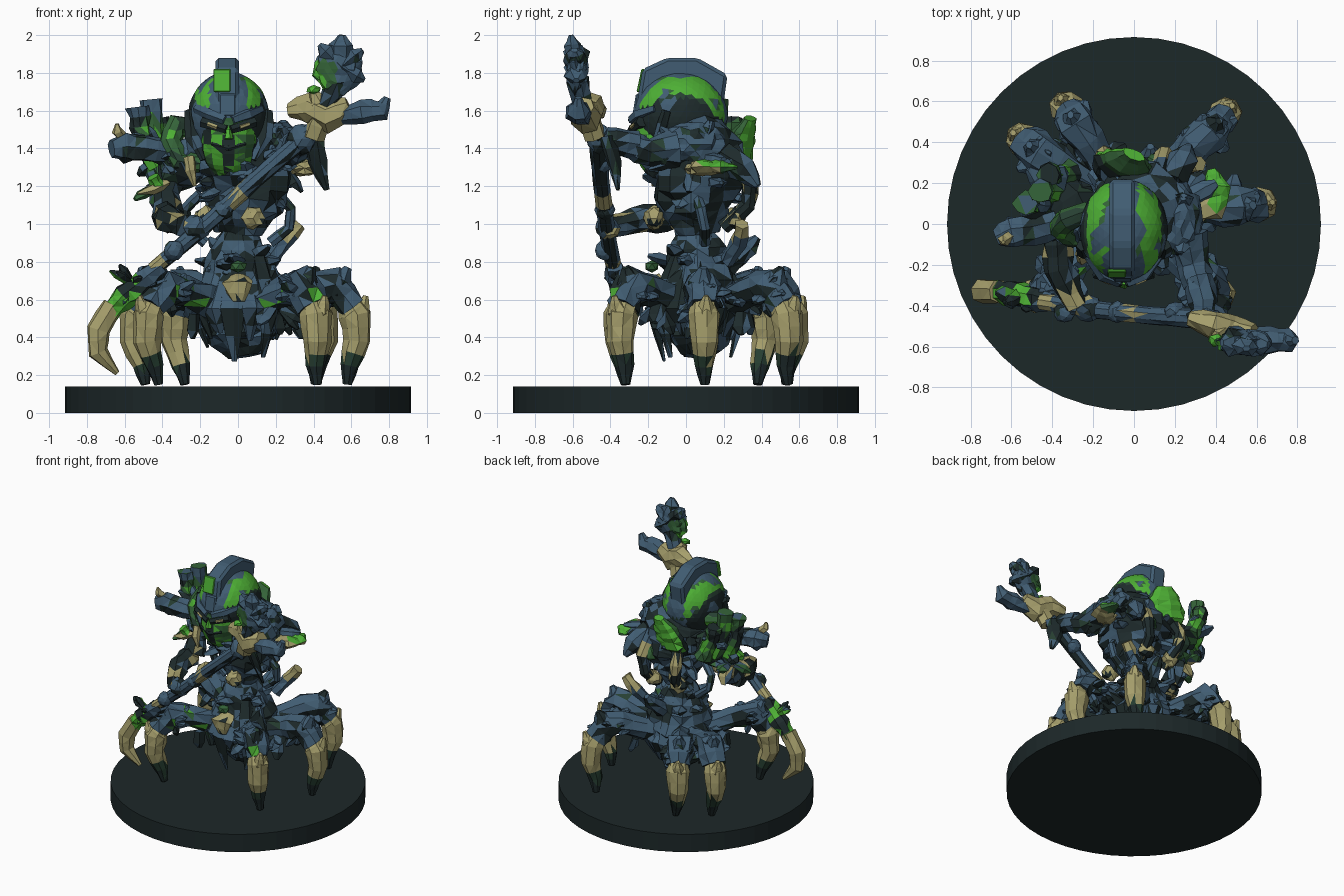
import bpy, bmesh, math, random
from mathutils import Vector, noise

random.seed(4)
if "Cube" in bpy.data.objects:
    bpy.data.objects.remove(bpy.data.objects["Cube"])

# --- Materials -------------------------------------------------------------
COLOURS = {
    "steel_blue": (0.052, 0.108, 0.168), "shadow_teal": (0.013, 0.024, 0.025),
    "bright_green": (0.075, 0.43, 0.035), "deep_green": (0.035, 0.125, 0.04),
    "bone_tan": (0.38, 0.345, 0.15), "base_dark": (0.012, 0.021, 0.022),
    "dark_moss": (0.02, 0.05, 0.032),
}
MATS = []
for label, rgb in COLOURS.items():
    m = bpy.data.materials.new(label)
    m.use_nodes = True
    m.diffuse_color = (*rgb, 1)
    m.node_tree.nodes["Principled BSDF"].inputs["Base Color"].default_value = (*rgb, 1)
    MATS.append(m)
BLUE, DARK, GREEN, DEEP, TAN, BASE, MOSS = range(7)


# --- Colour rules: face centre and normal give a material index -------------
def patch(main, low, high, cut=0.22, scale=6):
    def rule(c, n):
        v = noise.noise(c * scale)
        return low if v < -cut else high if v > cut else main
    return rule


def solid(i):
    return lambda c, n: i


def armour(c, n):
    v = noise.noise(c * 9) - 0.35 * n.z
    return DARK if v > 0.2 else MOSS if v > 0.16 else BLUE


def limb_mix(c, n):
    v = noise.noise(c * 11)
    return GREEN if v < -0.45 else DEEP if v < -0.36 else armour(c, n)


def claw_rule(c, n):
    edge = 0.3 + 0.1 * noise.noise(c * 9)
    return TAN if c.z > edge else MOSS if c.z > edge - 0.06 else DARK


drape = patch(DARK, BLUE, BLUE, 0.16, 7)


def pipe_rule(c, n):
    v = noise.noise(c * 10)
    if c.z > 1.57:
        return BLUE if n.y < 0 else DEEP
    return GREEN if v > 0.16 else DARK if v < -0.18 else DEEP


def plate_rule(c, n):
    if n.y > 0.25 and c.z > 1.32:
        return GREEN
    return DEEP if c.z > 1.45 else DARK


def helmet_rule(c, n):
    side = abs(c.x + 0.05)
    if n.y < -0.4:
        streak = 1.62 < c.z < 1.76 and 0.1 < side < 0.17
        return GREEN if streak else DARK if side > 0.12 and c.x > 0 and c.z < 1.66 else BLUE
    arch = 1.69 - 2.5 * (c.y + 0.03) ** 2
    if c.y > 0.12:
        arch -= 0.02
    if arch < c.z < 1.775 and side > 0.07:
        v = noise.noise(c * 8)
        return BLUE if v > 0.26 else DEEP if v > 0.18 else GREEN
    if c.z <= arch:
        return MOSS if c.z > arch - 0.02 else BLUE if noise.noise(c * 6) > 0.2 else DARK
    return BLUE


# --- Builders ---------------------------------------------------------------
def finish(name, bm, rule):
    bmesh.ops.recalc_face_normals(bm, faces=bm.faces)
    me = bpy.data.meshes.new(name)
    for m in MATS:
        me.materials.append(m)
    for f in bm.faces:
        f.material_index = rule(f.calc_center_median(), f.normal)
    bm.to_mesh(me)
    bm.free()
    bpy.context.collection.objects.link(bpy.data.objects.new(name, me))


def limb(name, pts, radii, rule=armour, sides=7, rough=0.14, flat=1.0, cuts=2):
    """Faceted tapering tube along points; flat squashes the rings."""
    pts = [Vector(p) for p in pts]
    path = []
    for i in range(len(pts) - 1):
        for k in range(cuts):
            t = k / cuts
            path.append((pts[i].lerp(pts[i + 1], t), radii[i] * (1 - t) + radii[i + 1] * t))
    path.append((pts[-1], radii[-1]))
    bm = bmesh.new()
    rings, last = [], None
    for i, (p, r) in enumerate(path):
        tangent = path[min(i + 1, len(path) - 1)][0] - path[max(i - 1, 0)][0]
        q = last.rotation_difference(tangent) @ q if last else tangent.to_track_quat('Z', 'Y')
        last = tangent
        ring = []
        for s in range(sides):
            a = math.tau * s / sides
            rr = r * (1 + random.uniform(-rough, rough))
            ring.append(bm.verts.new(p + q @ Vector((math.cos(a) * rr, math.sin(a) * rr * flat, 0))))
        rings.append(ring)
    for lo, hi in zip(rings, rings[1:]):
        for s in range(sides):
            t = (s + 1) % sides
            bm.faces.new((lo[s], lo[t], hi[t], hi[s]))
    bm.faces.new(rings[0])
    bm.faces.new(rings[-1])
    bmesh.ops.triangulate(bm, faces=bm.faces)
    finish(name, bm, rule)


def blob(name, at, size, rule=armour, rough=0.12, detail=2):
    bm = bmesh.new()
    bmesh.ops.create_icosphere(bm, subdivisions=detail, radius=1)
    for v in bm.verts:
        k = 1 + random.uniform(-rough, rough)
        v.co = Vector(at) + Vector(v.co[i] * size[i] * k for i in range(3))
    finish(name, bm, rule)


def prism(name, profile, x0, x1, rule, chamfer):
    """Chamfered side profile (y, z) extruded across x."""
    bm = bmesh.new()
    f = bm.faces.new([bm.verts.new((x0, y, z)) for y, z in profile])
    out = bmesh.ops.extrude_face_region(bm, geom=[f])["geom"]
    bmesh.ops.translate(bm, vec=(x1 - x0, 0, 0), verts=[g for g in out if isinstance(g, bmesh.types.BMVert)])
    bmesh.ops.bevel(bm, geom=bm.edges[:], offset=chamfer, segments=1, affect='EDGES')
    finish(name, bm, rule)


def shards(name, centre, spread, count, length, rule=armour, lift=0.0):
    """Cluster of blunt outward pointing plates."""
    c = Vector(centre)
    for i in range(count):
        d = Vector(random.gauss(0, 1) for _ in range(3)).normalized()
        a = c + Vector(d[k] * spread[k] for k in range(3))
        d.z += lift
        b = a + d.normalized() * length * random.uniform(0.5, 1)
        limb(f"{name}_{i + 1}", [a - d * 0.03, a.lerp(b, 0.5), b],
             [length * 0.38, length * 0.42, length * 0.14], rule, 5, 0.25, 0.6, 1)


# --- Base disc ---------------------------------------------------------------
bpy.ops.mesh.primitive_cylinder_add(vertices=48, radius=0.915, depth=0.14, location=(0, 0, 0.07))
base = bpy.context.object
base.name = "base_disc"
base.data.materials.append(MATS[BASE])

# --- Lower body and torso ----------------------------------------------------
limb("skirt", [(0, .05, .97), (0, .06, .82), (.01, .07, .62), (.02, .07, .42), (.04, .06, .3)],
     [.09, .17, .24, .19, .08], drape, 14, 0.15, 1, 3)
for i in range(14):
    a = math.tau * i / 14
    d = Vector((math.cos(a), math.sin(a), 0))
    c = Vector((.02, .06, 0))
    top, low = random.uniform(.62, .85), random.uniform(.27, .42)
    limb(f"skirt_strip_{i + 1}", [c + d * .13 + Vector((0, 0, top)), c + d * .25 + Vector((0, 0, .55)),
         c + d * .18 + Vector((0, 0, low))], [.05, .07, .015], drape, 5, .2, .5)
limb("torso", [(.02, .06, .95), (.03, .05, 1.08), (.05, .05, 1.25), (.03, .06, 1.42), (0, .05, 1.54)],
     [.11, .19, .26, .25, .13], drape, 14, .12, 1, 3)
shards("waist_plate", (0, .05, .82), (.13, .14, .1), 16, .13, armour, .4)
shards("rib_plate", (.04, .06, 1.23), (.22, .22, .18), 18, .12, patch(DARK, BLUE, BLUE, .12))
limb("buckle", [(0, -.13, .72), (0, -.2, .68), (0, -.2, .59)], [.05, .085, .03], patch(TAN, TAN, DARK, .25, 14), 7, .2, .5)
blob("buckle_gem", (0, -.18, .775), (.05, .04, .035), solid(DEEP), .1, 1)
for i, (x, y) in enumerate([(-.38, -.06), (-.17, -.17), (.08, -.17), (.1, .26), (-.12, .26)]):
    blob(f"belt_bone_{i + 1}", (x, y, 1.03), (.06, .05, .06), patch(TAN, TAN, DARK, .2, 12), .2)
for i, s in enumerate((-1, 1)):
    limb(f"side_hose_{i + 1}", [(.2 * s, .05, 1.16), (.28 * s, .08, 1.08), (.27 * s, .1, .98), (.17 * s, .1, .9)],
         [.03, .03, .028, .03], armour, 7, .08)
    limb(f"back_hose_{i + 1}", [(.12 * s, .24, 1.4), (.15 * s, .34, 1.22), (.13 * s, .33, 1.1), (.1 * s, .2, .98)],
         [.05, .045, .04, .04], patch(DARK, BLUE, TAN, .2, 9), 7, .15)
limb("hip_spine", [(.17, .22, .8), (.24, .28, .9), (.32, .3, 1.0)], [.04, .045, .04],
     lambda c, n: TAN if c.z > .92 else BLUE, 6, .2)
limb("rear_spine", [(.05, .22, .78), (.08, .34, .88), (.08, .38, .93)], [.06, .05, .02])

# --- Six clawed legs: knee position, foot position ---------------------------
LEGS = {
    "left_front_leg": ((.4, -.33), (.42, -.32)), "left_middle_leg": ((.6, .095), (.58, .1)),
    "left_back_leg": ((.43, .52), (.41, .54)), "right_front_leg": ((-.46, -.34), (-.42, -.32)),
    "right_middle_leg": ((-.53, .4), (-.49, .38)), "right_back_leg": ((-.32, .55), (-.28, .53)),
}
for name, ((kx, ky), (fx, fy)) in LEGS.items():
    limb(name + "_thigh", [(kx * .25, ky * .25 + .05, .58), (kx * .6, ky * .6 + .02, .64),
         (kx * .85, ky * .85, .68), (kx, ky, .56)], [.085, .08, .1, .08], limb_mix if "front" in name else armour, 8, .2)
    limb(name + "_claw", [(kx * .98, ky * .98, .57), (kx * 1.03, ky * 1.03, .52), (kx * 1.05, ky * 1.05, .38),
         ((kx + fx) / 2, (ky + fy) / 2, .25), (fx, fy, .15)], [.068, .085, .073, .05, .024], claw_rule, 8, .08)
    out = Vector((kx, ky, 0)).normalized() * .06
    limb(name + "_claw_spur", [(kx, ky, .5), (kx + out.x, ky + out.y, .55), (kx + out.x * 1.3, ky + out.y * 1.3, .62)],
         [.06, .05, .015], solid(TAN), 6, .15)
    limb(name + "_knee_spike", [(kx * .85, ky * .85, .62), (kx * .92, ky * .92, .7), (kx * .97, ky * .97, .77)],
         [.07, .065, .02], armour, 6, .2)
    shards(name + "_plate", (kx * .82, ky * .82, .63), (.07, .07, .06), 8, .11, armour)
    shards(name + "_joint", (kx * .5, ky * .5 + .03, .55), (.07, .07, .07), 5, .11, drape, -.5)

# --- Helmet, face and crest --------------------------------------------------
blob("helmet", (-.05, -.03, 1.57), (.215, .25, .235), helmet_rule, .008, 4)
prism("crest", [(-.27, 1.58), (-.23, 1.82), (-.1, 1.88), (.06, 1.88), (.22, 1.79), (.19, 1.58)],
      -.12, .005, solid(BLUE), .018)
prism("crest_gem", [(-.262, 1.7), (-.236, 1.82), (-.22, 1.82), (-.23, 1.7)], -.13, -.04, solid(GREEN), .004)
prism("crest_visor", [(-.285, 1.57), (-.265, 1.69), (-.2, 1.69), (-.2, 1.57)], -.1, -.01, solid(BLUE), .008)
limb("face_mask", [(-.05, -.14, 1.56), (-.05, -.14, 1.43), (-.05, -.12, 1.34), (-.05, -.1, 1.28)],
     [.15, .15, .13, .09], lambda c, n: DARK if n.y > -.2 else patch(GREEN, DEEP, DARK, .2, 11)(c, n), 14, .03, 1, 3)
for s, side in ((-1, "right"), (1, "left")):
    c = -.05
    limb(side + "_brow", [(c + .02 * s, -.285, 1.55), (c + .1 * s, -.25, 1.58), (c + .17 * s, -.16, 1.61)],
         [.025, .032, .025], solid(BLUE), 5, .05)
    limb(side + "_eye_socket", [(c + .01 * s, -.286, 1.5), (c + .14 * s, -.235, 1.54)], [.024, .03], solid(DARK), 6, .05)
    limb(side + "_eye", [(c + .06 * s, -.29, 1.512), (c + .11 * s, -.27, 1.53)], [.011, .011], solid(TAN), 5, .05)
    limb(side + "_cheek_guard", [(c + .19 * s, -.1, 1.6), (c + .18 * s, -.14, 1.46), (c + .13 * s, -.17, 1.34)],
         [.05, .05, .02], patch(BLUE, DARK, DARK, .1), 6, .12, .6)
limb("mouth_slot", [(-.14, -.26, 1.425), (-.05, -.282, 1.4), (.04, -.26, 1.425)], [.01, .016, .01], solid(DARK), 6, 0)
limb("nose_ridge", [(-.05, -.285, 1.5), (-.05, -.295, 1.45)], [.014, .024], solid(GREEN), 5, .05)
limb("neck_plate", [(-.08, .2, 1.27), (-.06, .27, 1.36), (-.03, .3, 1.47), (0, .34, 1.56)],
     [.1, .16, .13, .06], plate_rule, 9, .1, .45, 3)

# --- Left shoulder and arm ---------------------------------------------------
blob("left_pauldron", (.22, .02, 1.42), (.11, .18, .12), armour, .12, 3)
shards("left_pauldron_plate", (.23, .06, 1.36), (.09, .16, .12), 12, .12, armour)
limb("left_upper_arm", [(.26, -.05, 1.4), (.29, -.2, 1.38), (.32, -.3, 1.42)], [.1, .08, .07], armour, 8)
limb("left_forearm", [(.31, -.26, 1.42), (.34, -.38, 1.44), (.34, -.46, 1.45)], [.075, .07, .06], armour, 8)
limb("left_arm_blade", [(.4, -.42, 1.46), (.42, -.38, 1.33), (.47, -.36, 1.18)], [.06, .06, .015], armour, 6, .15, .5)
limb("left_back_horn", [(.26, .06, 1.29), (.36, .1, 1.3), (.4, .19, 1.3), (.38, .27, 1.3)], [.07, .09, .07, .02],
     lambda c, n: GREEN if n.z > .2 and c.y > .08 and c.x > .35 else DEEP if c.y > .18 else TAN, 8, .2, .5, 3)
limb("left_rear_blade", [(.18, .2, 1.35), (.24, .32, 1.28), (.27, .38, 1.2)], [.08, .07, .02])
blob("left_rear_gem", (.1, .31, 1.24), (.05, .04, .06), solid(DEEP), .2, 1)

# --- Right shoulder, pipes and arm -------------------------------------------
blob("right_pauldron", (-.3, .06, 1.32), (.13, .17, .14), patch(DARK, BLUE, MOSS, .12), .15)
limb("right_shoulder_hose", [(-.2, -.06, 1.32), (-.31, -.06, 1.33), (-.36, -.02, 1.43), (-.33, .02, 1.52), (-.22, .06, 1.5)],
     [.05, .055, .06, .06, .05], patch(DEEP, GREEN, MOSS, .18, 8), 9, .06)
for i, (x, y, top) in enumerate([(-.46, .16, 1.66), (-.53, .1, 1.62), (-.42, .24, 1.56)]):
    limb(f"exhaust_pipe_{i + 1}", [(x + .1, y, 1.3), (x + .02, y, 1.46), (x, y, top)], [.07, .05, .06], pipe_rule, 8, .18, 1, 3)
limb("right_horn", [(-.38, .0, 1.38), (-.5, -.03, 1.4), (-.6, -.04, 1.41), (-.67, -.07, 1.4)], [.07, .07, .085, .045])
limb("right_horn_tip", [(-.61, -.06, 1.46), (-.64, -.08, 1.49), (-.64, -.09, 1.53)], [.03, .03, .01], solid(TAN), 5)
shards("right_shoulder_plate", (-.38, .1, 1.36), (.12, .12, .1), 14, .12, armour)
shards("right_elbow_plate", (-.42, .05, 1.2), (.06, .08, .04), 8, .12, patch(BLUE, TAN, DEEP, .2, 9))
limb("right_elbow_horn", [(-.38, 0, 1.22), (-.46, -.03, 1.18), (-.53, -.04, 1.16)], [.05, .045, .012], solid(TAN), 6, .2, .6)
limb("right_elbow_gem", [(-.42, -.03, 1.2), (-.45, -.05, 1.25)], [.04, .035], solid(GREEN), 6, .2)
limb("right_chest_fang", [(-.26, -.14, 1.35), (-.25, -.17, 1.28), (-.23, -.17, 1.2)], [.03, .03, .01], solid(TAN), 6)
limb("right_upper_arm", [(-.34, .05, 1.3), (-.38, .03, 1.16), (-.37, -.03, 1.05)], [.085, .07, .08],
     patch(DARK, BLUE, TAN, .25, 9))
limb("right_forearm", [(-.38, -.04, 1.04), (-.37, -.22, 1.03), (-.28, -.4, .99)], [.07, .075, .06],
     patch(DARK, BLUE, TAN, .28, 9), 8, .2, 1, 3)
blob("right_hand", (-.22, -.42, .98), (.07, .065, .07), patch(BLUE, DARK, TAN, .25, 10), .15)
blob("left_hand", (.34, -.46, 1.45), (.08, .065, .075), armour, .15)

# --- Polearm -----------------------------------------------------------------
limb("staff_shaft", [(-.45, -.38, .76), (-.2, -.42, .97), (.1, -.45, 1.24), (.4, -.47, 1.5)],
     [.04, .045, .045, .05], lambda c, n: TAN if -.03 < c.x < .03 or c.x < -.39 else DARK if n.z < -.5 else BLUE, 9, .06, 1, 4)
for i, (x, z) in enumerate(((-.34, .86), (-.08, 1.075), (.2, 1.33))):
    blob(f"staff_collar_{i + 1}", (x, -.43, z), (.055, .052, .055), armour, .08)
limb("staff_tail", [(-.4, -.38, .78), (-.5, -.36, .7), (-.6, -.34, .62), (-.68, -.33, .53)], [.05, .06, .065, .05],
     lambda c, n: (GREEN if c.x < -.52 else BLUE) if noise.noise(c * 10) > -.15 else DARK, 7, .2, 1, 3)
shards("staff_tail_plate", (-.55, -.35, .67), (.07, .04, .07), 6, .09, patch(BLUE, GREEN, DARK, .1, 11))
limb("staff_tail_claw", [(-.66, -.33, .57), (-.74, -.33, .44), (-.74, -.33, .32), (-.64, -.31, .21)],
     [.06, .062, .052, .015], solid(TAN), 7, .06)
limb("staff_bone_socket", [(.27, -.46, 1.6), (.38, -.49, 1.62), (.48, -.53, 1.57), (.59, -.54, 1.62)],
     [.04, .075, .085, .05], solid(TAN), 7, .18)
limb("staff_bone_neck", [(.4, -.48, 1.46), (.45, -.52, 1.6), (.4, -.55, 1.7)], [.06, .07, .025], solid(TAN), 6, .15)
limb("staff_prong", [(.52, -.54, 1.56), (.66, -.57, 1.59), (.76, -.57, 1.6), (.79, -.57, 1.67)],
     [.04, .07, .055, .02], solid(BLUE), 7, .15)
limb("staff_head_stem", [(.47, -.54, 1.62), (.53, -.57, 1.76)], [.05, .06])
blob("staff_head", (.53, -.58, 1.82), (.13, .055, .13),
     lambda c, n: (GREEN if noise.noise(c * 12) > .1 else DEEP) if c.x < .52 and c.z < 1.87
     else DARK if n.z < -.6 else BLUE, .15, 3)
blob("staff_head_gem", (.4, -.57, 1.71), (.04, .035, .025), solid(GREEN), .15, 1)
for i, tip in enumerate([(.55, -.61, 2.0), (.66, -.59, 1.92), (.67, -.58, 1.76), (.43, -.58, 1.95)]):
    limb(f"staff_head_blade_{i + 1}", [(.55, -.58, 1.83), Vector((.54, -.58, 1.83)).lerp(Vector(tip), .7), tip],
         [.06, .065, .02], armour, 6, .15, .7)
